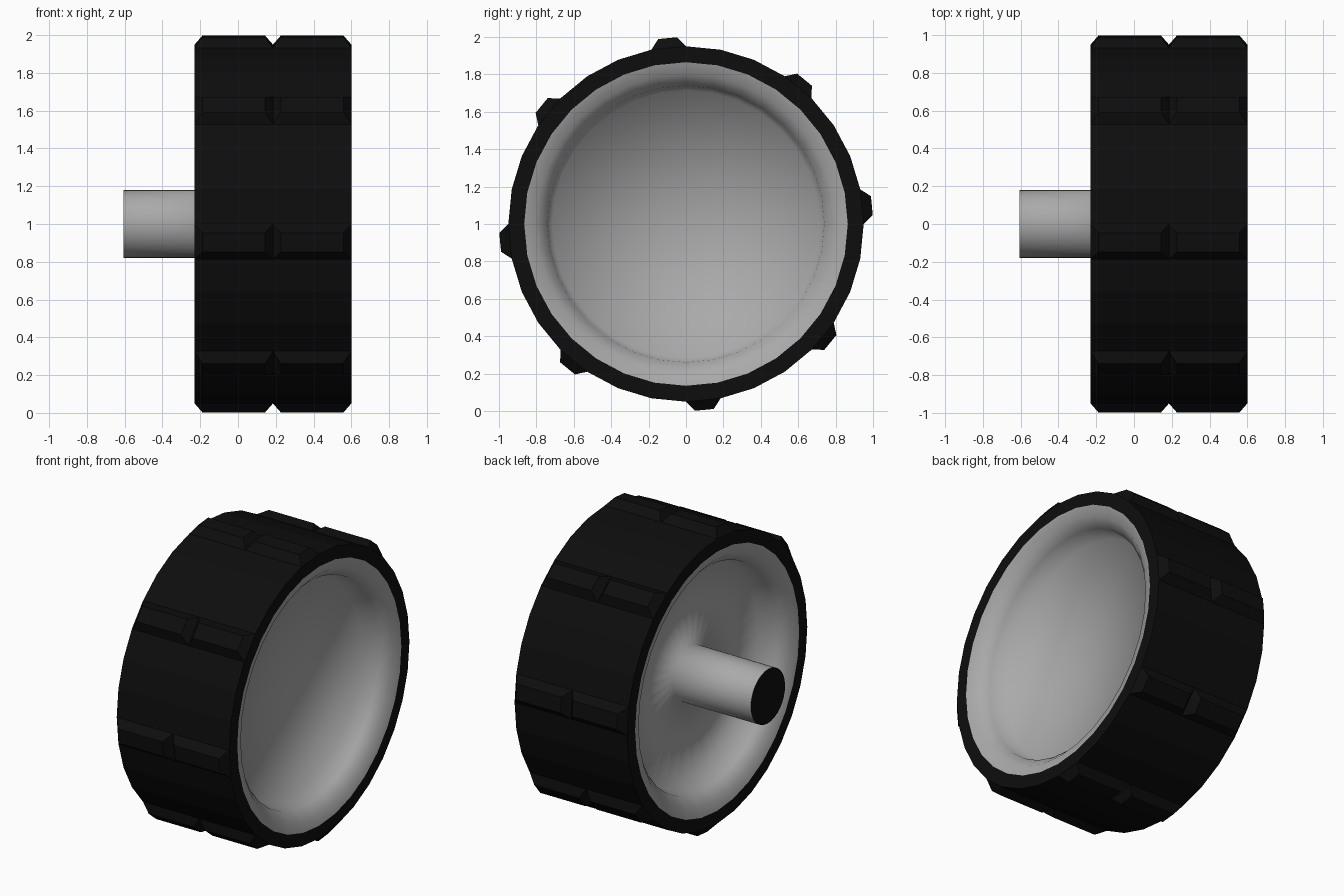
import bpy, bmesh, math

if "Cube" in bpy.data.objects:
    bpy.data.objects.remove(bpy.data.objects["Cube"])

SEGMENTS = 32
AXLE_R, DISC_R, LIP_R, TREAD_R = 0.18, 0.715, 0.865, 0.95
BACK, FRONT, GROOVE, AXLE_END = -0.23, 0.6, 0.185, -0.605


def material(name, color):
    mat = bpy.data.materials.new(name)
    mat.use_nodes = True
    mat.diffuse_color = color
    shader = mat.node_tree.nodes["Principled BSDF"]
    shader.inputs["Base Color"].default_value = color
    shader.inputs["Roughness"].default_value = 0.8
    return mat


def lathe(bm, profile):
    """Spin (x, radius) points around the axle; a zero radius closes to a point."""
    rings = []
    for x, r in profile:
        if r == 0:
            rings.append([bm.verts.new((x, 0, 1))] * SEGMENTS)
            continue
        angles = [math.tau * i / SEGMENTS for i in range(SEGMENTS)]
        rings.append([bm.verts.new((x, r * math.cos(a), 1 + r * math.sin(a))) for a in angles])
    bands = []
    for a, b in zip(rings, rings[1:]):
        band = []
        for i in range(SEGMENTS):
            j = (i + 1) % SEGMENTS
            corners = dict.fromkeys((a[i], b[i], b[j], a[j]))
            band.append(bm.faces.new(list(corners)))
        bands.append(band)
    return bands


def finish(bm, name, mat, smooth):
    mesh = bpy.data.meshes.new(name)
    bm.to_mesh(mesh)
    bm.free()
    mesh.materials.append(mat)
    for poly in mesh.polygons:
        poly.use_smooth = smooth
    obj = bpy.data.objects.new(name, mesh)
    bpy.context.collection.objects.link(obj)


rubber = material("black rubber", (0.004, 0.004, 0.004, 1))
metal = material("grey metal", (0.4, 0.4, 0.4, 1))

# Tyre: two tread bands, every fourth facet raised into a bevelled lug
bm = bmesh.new()
bands = lathe(bm, [(FRONT, LIP_R), (FRONT, TREAD_R), (GROOVE, TREAD_R),
                   (BACK, TREAD_R), (BACK, LIP_R)])
bm.normal_update()
lugs = bands[1][::4] + bands[2][::4]
bmesh.ops.inset_individual(bm, faces=lugs, thickness=0.06, depth=0.053)
finish(bm, "tyre", rubber, False)

# Rim: flared dish on both sides, with the axle growing out of the back
flare = [(0.0, LIP_R), (0.02, 0.80), (0.08, 0.74), (0.2, DISC_R)]
front_dish = [(FRONT - d, r) for d, r in flare] + [(FRONT - 0.2, 0)]
back_dish = [(BACK + d, r) for d, r in flare]
hub = [(BACK + 0.2, AXLE_R), (AXLE_END, AXLE_R)]

bm = bmesh.new()
lathe(bm, front_dish[::-1])
finish(bm, "rim_front", metal, True)

bm = bmesh.new()
lathe(bm, back_dish + hub)
finish(bm, "rim_back_and_axle", metal, True)

# Dark end of the axle
bm = bmesh.new()
lathe(bm, [(AXLE_END, AXLE_R), (AXLE_END, 0)])
finish(bm, "axle_cap", rubber, False)
